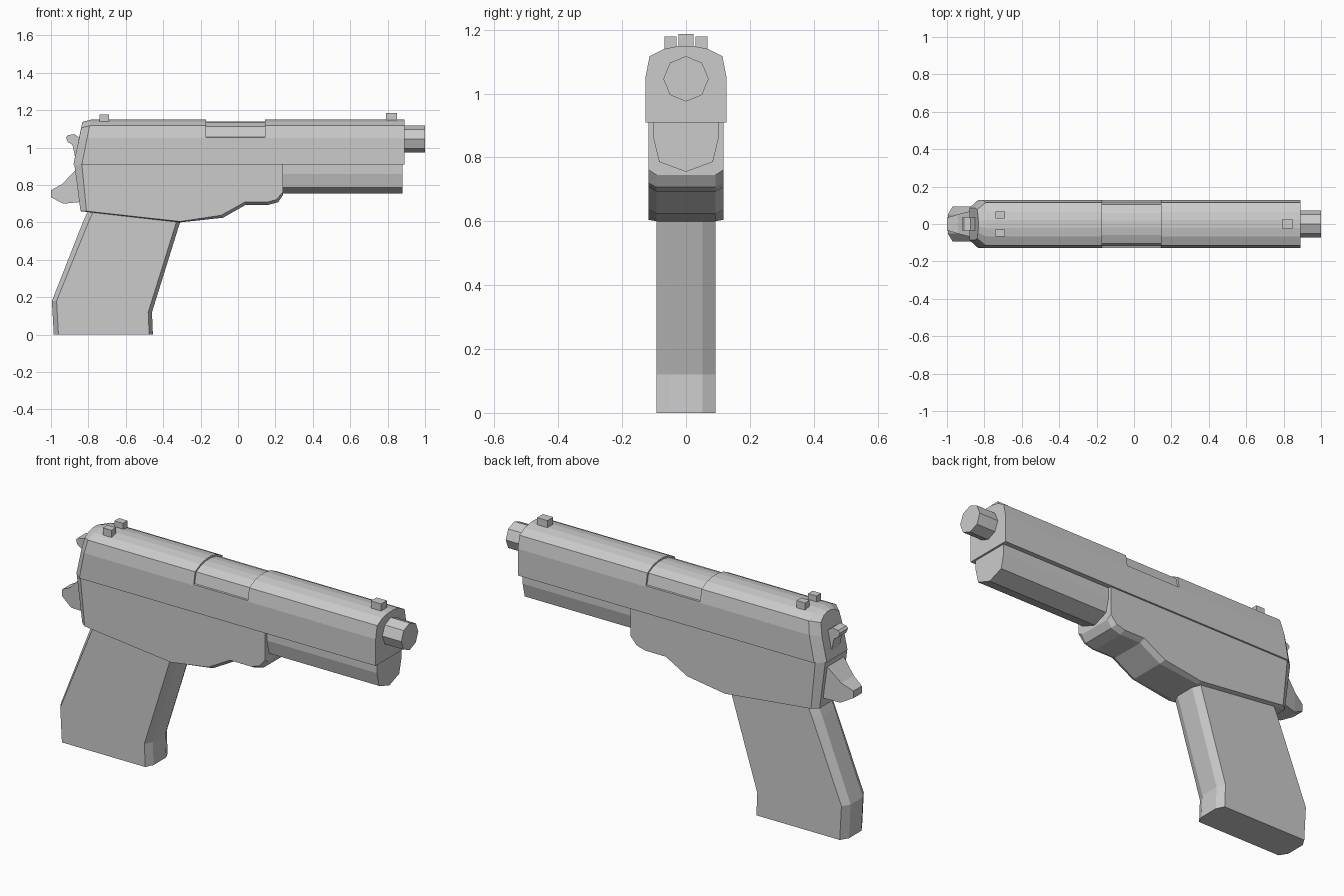
import bpy, bmesh, math

if "Cube" in bpy.data.objects:
    bpy.data.objects.remove(bpy.data.objects["Cube"])


def loft(name, rings):
    """Skin matching closed rings of 3D points and cap both ends."""
    bm = bmesh.new()
    loops = [[bm.verts.new(p) for p in ring] for ring in rings]
    for a, b in zip(loops, loops[1:]):
        for i in range(len(a)):
            j = (i + 1) % len(a)
            bm.faces.new((a[i], a[j], b[j], b[i]))
    bm.faces.new(loops[0][::-1])
    bm.faces.new(loops[-1])
    bmesh.ops.recalc_face_normals(bm, faces=bm.faces[:])
    mesh = bpy.data.meshes.new(name)
    bm.to_mesh(mesh)
    bm.free()
    obj = bpy.data.objects.new(name, mesh)
    bpy.context.collection.objects.link(obj)
    return obj


def side_layers(name, layers):
    """Loft side profiles (x, z) across y; layers = [(half width, profile)]
    from the outside in, mirrored to the other side."""
    rings = [[(x, -w, z) for x, z in prof] for w, prof in layers]
    rings += [[(x, w, z) for x, z in prof] for w, prof in reversed(layers)]
    return loft(name, rings)


def mirrored(half):
    return half + [(-y, z) for y, z in reversed(half) if y > 0]


def section(half, x, slope=0.0, sy=1.0, dz=0.0):
    """Cross-section ring in yz; slope leans the plane along x, dz drops the top."""
    return [(x + slope * (z - 0.91), y * sy, z - dz * (z > 1.0))
            for y, z in mirrored(half)]


def box(name, x0, x1, y0, y1, z0, z1):
    return loft(name, [[(x, y, z0), (x, y, z1)] [::1] +
                       [(x, y1, z1), (x, y1, z0)]
                       for x, y in ((x0, y0), (x1, y0))])


# Slide: rear and front blocks share a section, the rear end is chamfered
slide = [(0.127, 0.91), (0.127, 1.05), (0.114, 1.117), (0.068, 1.14), (0.022, 1.149)]
loft("slide_rear", [section(slide, -0.88, 0.2, 0.68, 0.012),
                    section(slide, -0.835, 0.2),
                    section(slide, -0.17)])
loft("slide_front", [section(slide, 0.145), section(slide, 0.89)])

# Ejection port: slightly sunken middle of the slide with a side ledge
port = [(0.127, 0.91), (0.127, 1.055), (0.117, 1.056), (0.104, 1.113),
        (0.06, 1.133), (0.02, 1.14)]
loft("ejection_port", [section(port, -0.17), section(port, 0.145)])

# Barrel: octagon with a corner at the top
loft("barrel", [[(x, 0.071 * math.sin(k * math.pi / 4),
                  1.046 + 0.071 * math.cos(k * math.pi / 4)) for k in range(8)]
                for x in (0.85, 1.0)])

# Dust cover under the slide
cover = [(0.102, 0.912), (0.102, 0.86), (0.084, 0.786), (0.0, 0.755)]
loft("dust_cover", [section(cover, 0.2), section(cover, 0.88)])

# Frame: side plates with narrow chamfers below and at the rear
side_layers("frame", [
    (0.118, [(-0.835, 0.91), (-0.81, 0.66), (-0.31, 0.605), (-0.09, 0.638),
             (0.035, 0.708), (0.155, 0.708), (0.205, 0.722), (0.24, 0.762),
             (0.24, 0.91)]),
    (0.092, [(-0.875, 0.91), (-0.842, 0.66), (-0.31, 0.60), (-0.08, 0.625),
             (0.04, 0.693), (0.16, 0.693), (0.215, 0.708), (0.24, 0.745),
             (0.24, 0.91)]),
])

# Grip: chamfered front and back straps
side_layers("grip", [
    (0.093, [(-0.76, 0.69), (-0.80, 0.60), (-0.97, 0.18), (-0.96, 0.0),
             (-0.475, 0.0), (-0.48, 0.12), (-0.33, 0.60), (-0.32, 0.64)]),
    (0.052, [(-0.79, 0.69), (-0.83, 0.60), (-0.995, 0.18), (-0.985, 0.0),
             (-0.455, 0.0), (-0.46, 0.12), (-0.31, 0.60), (-0.30, 0.64)]),
])

# Tang: tapered spur behind the frame
loft("tang", [[(x0, -w, z0), (x0, w, z0), (x1, w, z1), (x1, -w, z1)]
              for w, x0, z0, x1, z1 in ((0.034, -1.0, 0.735, -1.0, 0.772),
                                        (0.052, -0.935, 0.70, -0.94, 0.805),
                                        (0.075, -0.83, 0.71, -0.85, 0.90))])

# Hammer
side_layers("hammer", [
    (0.034, [(-0.92, 1.055), (-0.91, 1.03), (-0.885, 1.015), (-0.865, 0.92),
             (-0.80, 0.93), (-0.80, 1.04), (-0.845, 1.05), (-0.875, 1.072),
             (-0.91, 1.066)]),
])

# Sights
for side, label in ((-1, "right"), (1, "left")):
    y = side * 0.048
    box("rear_sight_" + label, -0.74, -0.69, y - 0.019, y + 0.019, 1.13, 1.178)
box("front_sight", 0.79, 0.85, -0.024, 0.024, 1.13, 1.186)
